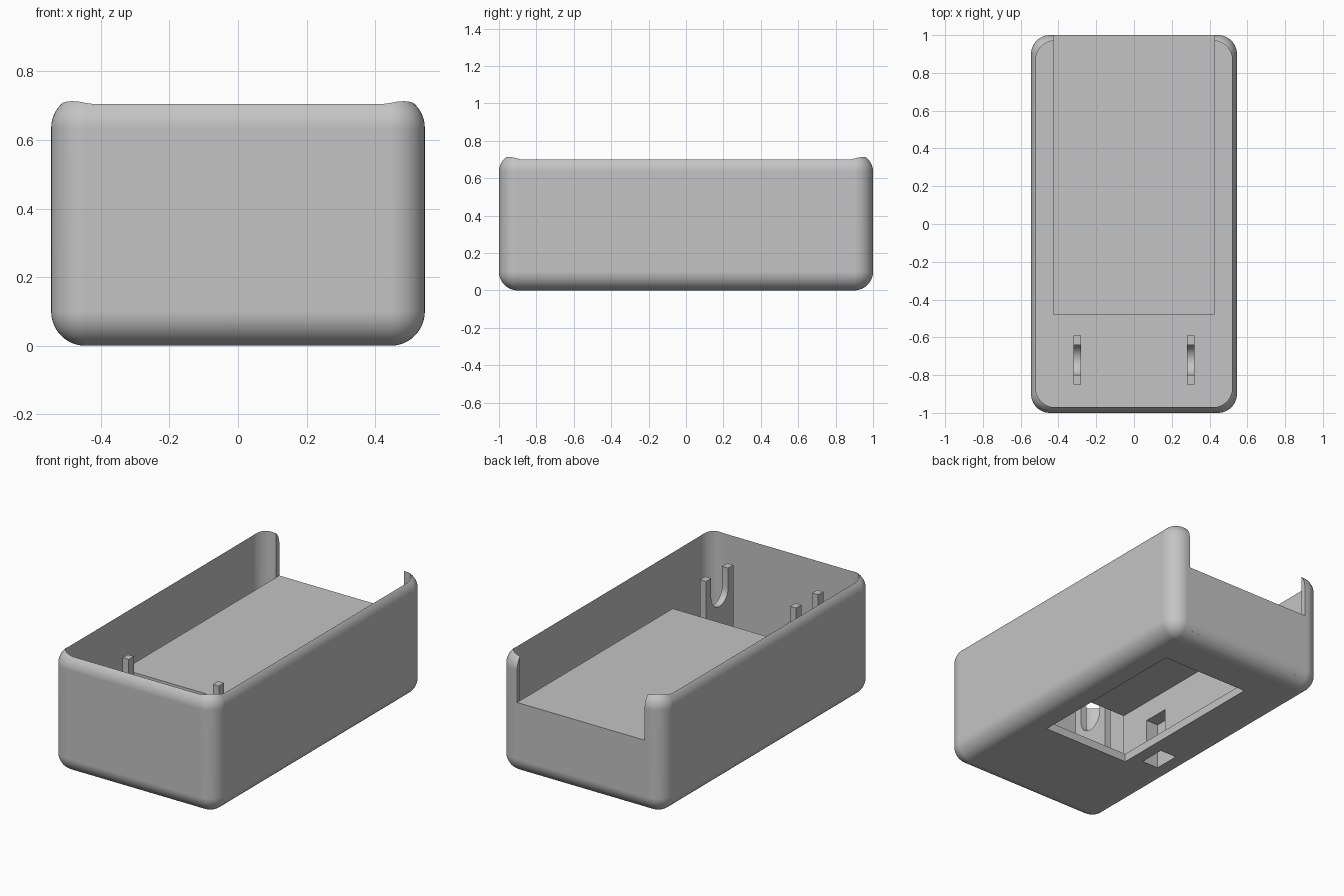
import bpy
import bmesh
import math

old = bpy.data.objects.get("Cube")
if old:
    bpy.data.objects.remove(old, do_unlink=True)

grey = bpy.data.materials.new("plain grey")
grey.use_nodes = True
colour = (0.55, 0.55, 0.55, 1)
grey.diffuse_color = colour
grey.node_tree.nodes["Principled BSDF"].inputs["Base Color"].default_value = colour

RADIUS = 0.1      # outer fillet and cavity corners
FLOOR = 0.05
DECK = 0.44       # height of the deck and of the back opening
DECK_X = 0.425
DECK_Y = -0.48


def add_object(name, bm):
    bmesh.ops.recalc_face_normals(bm, faces=bm.faces)
    mesh = bpy.data.meshes.new(name)
    bm.to_mesh(mesh)
    bm.free()
    mesh.materials.append(grey)
    obj = bpy.data.objects.new(name, mesh)
    bpy.context.collection.objects.link(obj)
    return obj


def box(name, x, y, z, radius=0, upright_only=False):
    """Box from (low, high) ranges, optionally with rounded edges."""
    bm = bmesh.new()
    bmesh.ops.create_cube(bm, size=1)
    for v in bm.verts:
        v.co = [r[0] if c < 0 else r[1] for c, r in zip(v.co, (x, y, z))]
    if radius:
        edges = [e for e in bm.edges if not upright_only
                 or abs(e.verts[0].co.z - e.verts[1].co.z) > 0.01]
        bmesh.ops.bevel(bm, geom=edges, offset=radius, segments=12,
                        profile=0.5, affect='EDGES')
    return add_object(name, bm)


def activate(obj):
    bpy.ops.object.select_all(action='DESELECT')
    obj.select_set(True)
    bpy.context.view_layer.objects.active = obj


def cut(obj, *cutter_args):
    """Subtract a box and drop the cutter."""
    cutter = box("cutter", *cutter_args)
    cutter.hide_render = True
    mod = obj.modifiers.new("cut", 'BOOLEAN')
    mod.operation = 'DIFFERENCE'
    mod.solver = 'EXACT'
    mod.object = cutter
    activate(obj)
    bpy.ops.object.modifier_apply(modifier=mod.name)
    bpy.data.objects.remove(cutter, do_unlink=True)


# Rounded shell, hollowed through the top
shell = box("shell", (-0.545, 0.545), (-1, 1), (0, 0.734), RADIUS)
cut(shell, (-0.52, 0.52), (-0.97, 0.97), (FLOOR, 1), RADIUS, True)

# Opening in the back wall, hatch and small slot in the floor
cut(shell, (-DECK_X, DECK_X), (0.8, 1.2), (DECK, 1))
cut(shell, (-0.22, 0.36), (-0.34, 0.71), (-0.1, 0.2))
slot = ((-0.405, -0.295), (-0.275, -0.115), (-0.1, 0.28))
cut(shell, *slot)
activate(shell)
bpy.ops.object.shade_smooth_by_angle(angle=math.radians(30))
weighted = shell.modifiers.new("even shading", 'WEIGHTED_NORMAL')
weighted.keep_sharp = True

# Raised deck with a support along each side
box("deck", (-DECK_X, DECK_X), (DECK_Y, 0.98), (DECK - 0.04, DECK))
for side, name in ((-1, "right_support"), (1, "left_support")):
    xs = sorted((side * 0.325, side * DECK_X))
    support = box(name, xs, (DECK_Y, 0.98), (FLOOR - 0.01, DECK - 0.02))
    if side < 0:
        cut(support, *slot)


def bracket(name, x):
    """Upright plate with a round-bottomed notch."""
    y0, y1, top, r, mid = -0.85, -0.59, 0.6, 0.08, -0.72
    outline = [(y0, FLOOR - 0.01), (y1, FLOOR - 0.01), (y1, top)]
    outline.append((mid + r, top))
    for i in range(17):
        a = math.pi * i / 16
        outline.append((mid + r * math.cos(a), 0.48 - r * math.sin(a)))
    outline += [(mid - r, top), (y0, top)]
    bm = bmesh.new()
    face = bm.faces.new([bm.verts.new((x - 0.02, y, z)) for y, z in outline])
    new = bmesh.ops.extrude_face_region(bm, geom=[face])["geom"]
    bmesh.ops.translate(bm, vec=(0.04, 0, 0),
                        verts=[g for g in new if isinstance(g, bmesh.types.BMVert)])
    obj = add_object(name, bm)
    activate(obj)
    bpy.ops.object.shade_smooth_by_angle(angle=math.radians(30))


# Pair of notched brackets near the front
bracket("right_bracket", -0.3)
bracket("left_bracket", 0.3)
